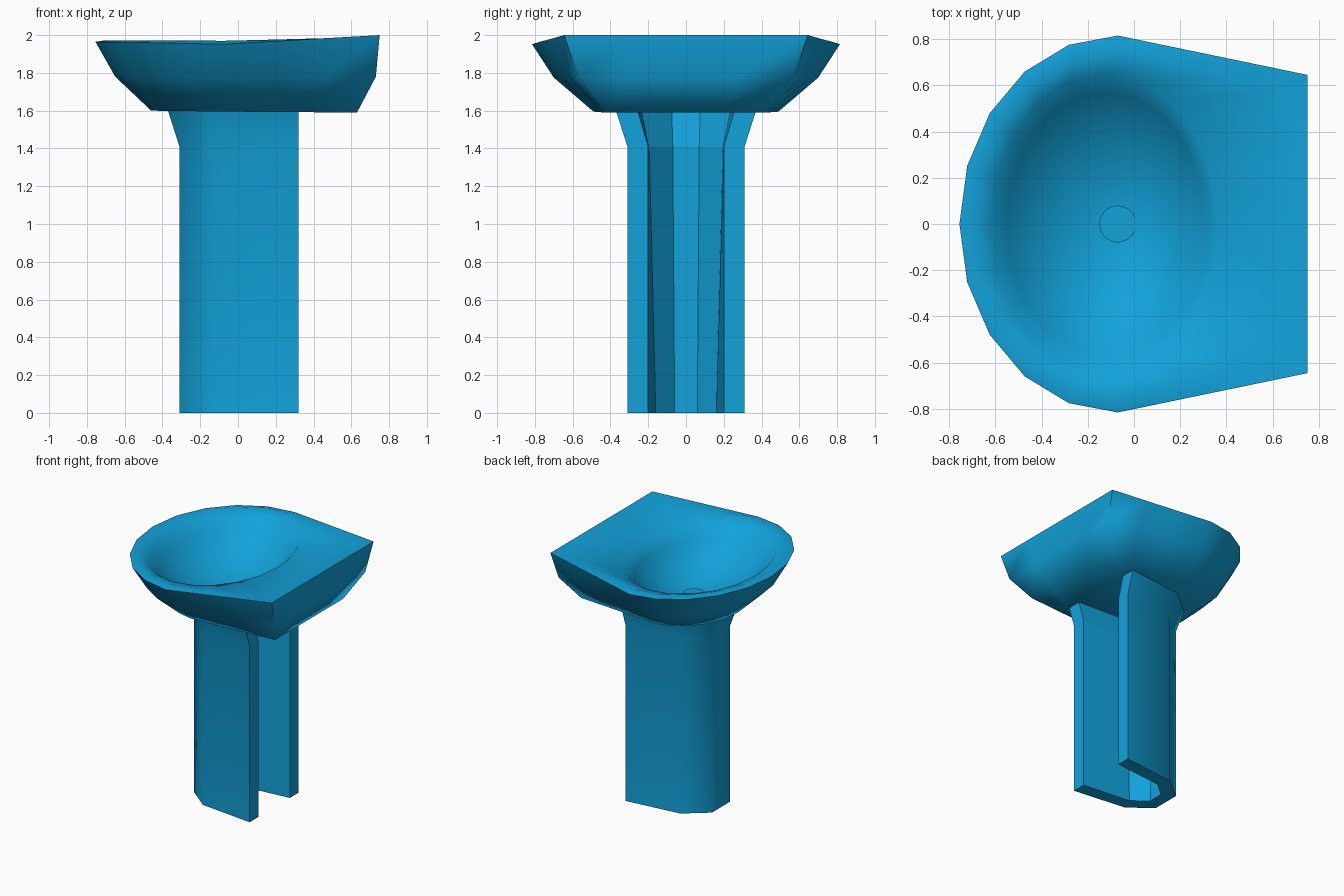
import bpy, bmesh
from math import sin, cos, radians

cube = bpy.data.objects.get("Cube")
if cube:
    bpy.data.objects.remove(cube)

mat = bpy.data.materials.new("glazed_blue")
mat.use_nodes = True
blue = (0.006, 0.36, 0.70, 1)
mat.diffuse_color = blue
mat.node_tree.nodes["Principled BSDF"].inputs["Base Color"].default_value = blue

SEGS = 20
CX = -0.07          # drain and bowl axis


def finish(bm, name, angle=None):
    bmesh.ops.recalc_face_normals(bm, faces=bm.faces)
    mesh = bpy.data.meshes.new(name)
    bm.to_mesh(mesh)
    bm.free()
    mesh.materials.append(mat)
    obj = bpy.data.objects.new(name, mesh)
    bpy.context.collection.objects.link(obj)
    if angle:
        bpy.ops.object.select_all(action='DESELECT')
        obj.select_set(True)
        bpy.context.view_layer.objects.active = obj
        bpy.ops.object.shade_smooth_by_angle(angle=radians(angle))
    return obj


def bridge(bm, lower, upper):
    n = len(lower)
    return [bm.faces.new((lower[i], lower[(i + 1) % n], upper[(i + 1) % n], upper[i]))
            for i in range(n)]


def basin_ring(a, b, bx, by, z_front, z_side, z_back):
    """Half ellipse towards -x, straight tapering sides and a flat wall edge at +x."""
    pts = []
    for i in range(SEGS):
        k = min(i, SEGS - i)                  # steps away from the wall edge
        s = 1 if i <= SEGS / 2 else -1
        if k >= 5:
            t = radians(18 * k)
            p = (CX + a * cos(t), s * b * sin(t), z_side + (z_front - z_side) * abs(cos(t)))
        elif k >= 2:
            f = (5 - k) / 3
            p = (CX + (bx - CX) * f, s * (b + (by - b) * f), z_side + (z_back - z_side) * f)
        else:
            p = (bx, s * by * k / 2, z_back)
        pts.append(p)
    return pts


def bowl_ring(f, z):
    """Elliptical bowl ring that closes in on the drain."""
    pts = []
    for i in range(SEGS):
        t = radians(18 * i)
        pts.append((CX - 0.06 * f + 0.49 * f * cos(t), 0.65 * f * sin(t), z))
    return pts


# Basin: underside, outer wall, rolled rim, deck and bowl in one lofted skin
rings = [
    basin_ring(0.39, 0.49, 0.63, 0.43, 1.6, 1.595, 1.59),
    basin_ring(0.58, 0.70, 0.73, 0.57, 1.78, 1.775, 1.78),
    basin_ring(0.685, 0.815, 0.75, 0.645, 1.965, 1.952, 2.0),
    basin_ring(0.635, 0.755, 0.69, 0.575, 1.972, 1.97, 1.988),
    bowl_ring(1.0, 1.94), bowl_ring(0.88, 1.86), bowl_ring(0.70, 1.77),
    bowl_ring(0.48, 1.695), bowl_ring(0.25, 1.65), bowl_ring(0.1, 1.64),
]
bm = bmesh.new()
loops = [[bm.verts.new(p) for p in ring] for ring in rings]
for lo, hi in zip(loops, loops[1:]):
    bridge(bm, lo, hi)
bm.faces.new(loops[0])
bm.faces.new(loops[-1])
finish(bm, "basin", 75)

# Drain plate
bm = bmesh.new()
bmesh.ops.create_cone(bm, cap_ends=True, segments=SEGS, radius1=0.08, radius2=0.08, depth=0.008)
bmesh.ops.translate(bm, verts=bm.verts, vec=(CX, 0, 1.648))
finish(bm, "drain")


# Pedestal: U-shaped channel open towards the wall, flared at the top
def channel(z, outer, inner):
    def mirrored(half):
        return half + [(x, -y) for x, y in reversed(half)]
    path = mirrored(outer) + list(reversed(mirrored(inner)))
    return [(x, y, z) for x, y in path]


shaft = [(0.32, 0.31), (-0.13, 0.26), (-0.31, 0.115)]
flare = [(0.32, 0.37), (-0.15, 0.315), (-0.37, 0.135)]
sections = [
    channel(0.0, shaft, [(0.32, 0.2), (-0.09, 0.16), (-0.21, 0.06)]),
    channel(1.41, shaft, [(0.32, 0.2), (-0.09, 0.195), (-0.21, 0.07)]),
    channel(1.597, flare, [(0.32, 0.255), (-0.12, 0.235), (-0.27, 0.075)]),
]
bm = bmesh.new()
loops = [[bm.verts.new(p) for p in s] for s in sections]
for lo, hi in zip(loops, loops[1:]):
    for i, face in enumerate(bridge(bm, lo, hi)):
        face.smooth = i < 5                   # rounded outside, faceted inside
n = len(loops[0])
for loop in (loops[0], loops[-1]):
    for i in range(n // 2 - 1):
        bm.faces.new((loop[i], loop[i + 1], loop[n - 2 - i], loop[n - 1 - i]))
for e in bm.edges:
    e.smooth = all(f.smooth for f in e.link_faces)
finish(bm, "pedestal")
